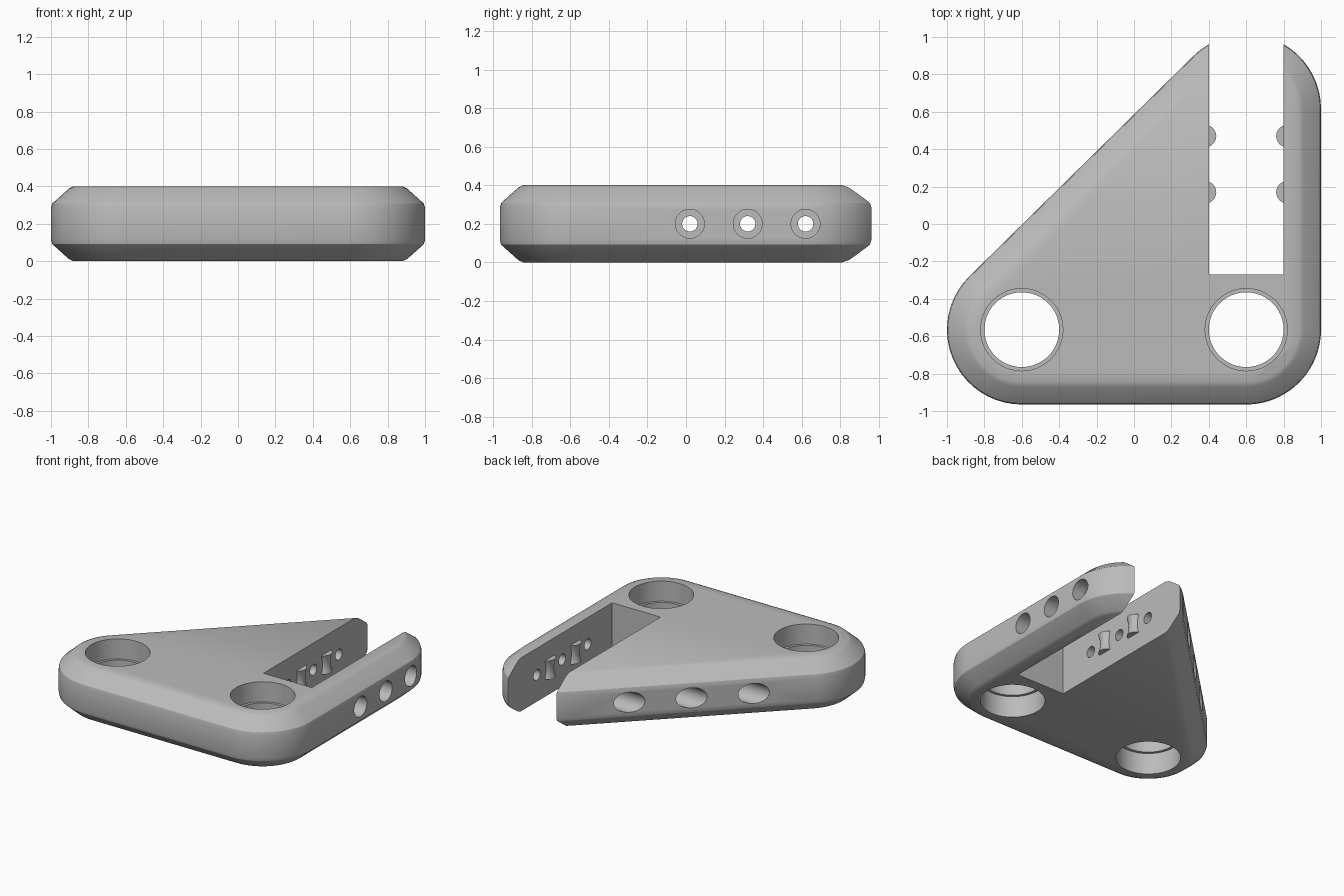
import bpy, bmesh, math
from math import cos, sin, pi, radians
from mathutils import Matrix

cube = bpy.data.objects.get("Cube")
if cube:
    bpy.data.objects.remove(cube, do_unlink=True)

grey = bpy.data.materials.new("plain grey")
grey.use_nodes = True
colour = (0.5, 0.5, 0.5, 1)
grey.diffuse_color = colour
grey.node_tree.nodes["Principled BSDF"].inputs["Base Color"].default_value = colour


def add_object(name, bm):
    bmesh.ops.recalc_face_normals(bm, faces=bm.faces)
    mesh = bpy.data.meshes.new(name)
    bm.to_mesh(mesh)
    bm.free()
    mesh.materials.append(grey)
    obj = bpy.data.objects.new(name, mesh)
    bpy.context.collection.objects.link(obj)
    return obj


def loft(name, rings):
    """Closed solid skinned over equal-length rings of points."""
    bm = bmesh.new()
    loops = [[bm.verts.new(p) for p in ring] for ring in rings]
    n = len(loops[0])
    for low, high in zip(loops, loops[1:]):
        for i in range(n):
            j = (i + 1) % n
            bm.faces.new((low[i], low[j], high[j], high[i]))
    bm.faces.new(loops[0][::-1])
    bm.faces.new(loops[-1])
    return add_object(name, bm)


def make_active(obj):
    bpy.ops.object.select_all(action='DESELECT')
    obj.select_set(True)
    bpy.context.view_layer.objects.active = obj


def subtract(target, cutter):
    make_active(target)
    mod = target.modifiers.new("cut", 'BOOLEAN')
    mod.operation = 'DIFFERENCE'
    mod.solver = 'EXACT'
    mod.object = cutter
    bpy.ops.object.modifier_apply(modifier=mod.name)
    bpy.data.objects.remove(cutter, do_unlink=True)


def rod(axis, radius, start, end, a, b):
    """Cylinder along z at (x=a, y=b), or along x at (y=a, z=b)."""
    bm = bmesh.new()
    mid = (start + end) / 2
    if axis == 'z':
        place = Matrix.Translation((a, b, mid))
    else:
        place = Matrix.Translation((mid, a, b)) @ Matrix.Rotation(pi / 2, 4, 'Y')
    bmesh.ops.create_cone(bm, cap_ends=True, segments=48, radius1=radius,
                          radius2=radius, depth=end - start, matrix=place)
    return add_object("cutter", bm)


# Plate: triangle with round corners and chamfered rims
corners = [(-0.6, -0.565, 135.4, 270), (0.6, -0.565, 270, 360), (0.6, 0.565 + 0.05, 0, 135.4)]
half_profile = [(0.12, 0), (0.095, 0.012), (0.006, 0.092), (0, 0.115)]
profile = half_profile + [(d, 0.4 - z) for d, z in reversed(half_profile)]


def outline(inset, z, steps=20):
    r = 0.4 - inset
    ring = []
    for cx, cy, a0, a1 in corners:
        for i in range(steps + 1):
            a = radians(a0 + (a1 - a0) * i / steps)
            ring.append((cx + r * cos(a), cy + r * sin(a), z))
    return ring


plate = loft("bracket_plate", [outline(d, z) for d, z in profile])

# Open slot at the back
bm = bmesh.new()
bmesh.ops.create_cube(bm, size=1, matrix=Matrix.Translation((0.6, 0.53, 0.2))
                      @ Matrix.Diagonal((0.4, 1.6, 1, 1)))
subtract(plate, add_object("cutter", bm))

# Two upright holes, each with a narrow lip inside
for x in (-0.6, 0.6):
    subtract(plate, rod('z', 0.2, -0.2, 0.6, x, -0.565))
    subtract(plate, rod('z', 0.22, -0.2, 0.16, x, -0.565))
    subtract(plate, rod('z', 0.22, 0.25, 0.6, x, -0.565))

# Three cross bolt holes with wide bores on both outer sides
for y in (0.02, 0.32, 0.62):
    subtract(plate, rod('x', 0.04, -1.2, 1.2, y, 0.2))
    subtract(plate, rod('x', 0.075, 0.9, 1.2, y, 0.2))
    subtract(plate, rod('x', 0.075, -1.2, 0.3, y, 0.2))

make_active(plate)
bpy.ops.object.shade_smooth_by_angle(angle=radians(32))

# Waisted grip studs half sunk in the slot walls
for side, x in (("right", 0.38), ("left", 0.82)):
    for place, y in (("front", 0.17), ("back", 0.47)):
        rings = []
        for k in range(7):
            t = k / 3 - 1
            r = 0.047 + 0.013 * t * t
            rings.append([(x + r * cos(i * pi / 12), y + r * sin(i * pi / 12),
                           0.2 + 0.07 * t) for i in range(24)])
        stud = loft(f"{side}_{place}_grip_stud", rings)
        make_active(stud)
        bpy.ops.object.shade_smooth_by_angle(angle=radians(32))
